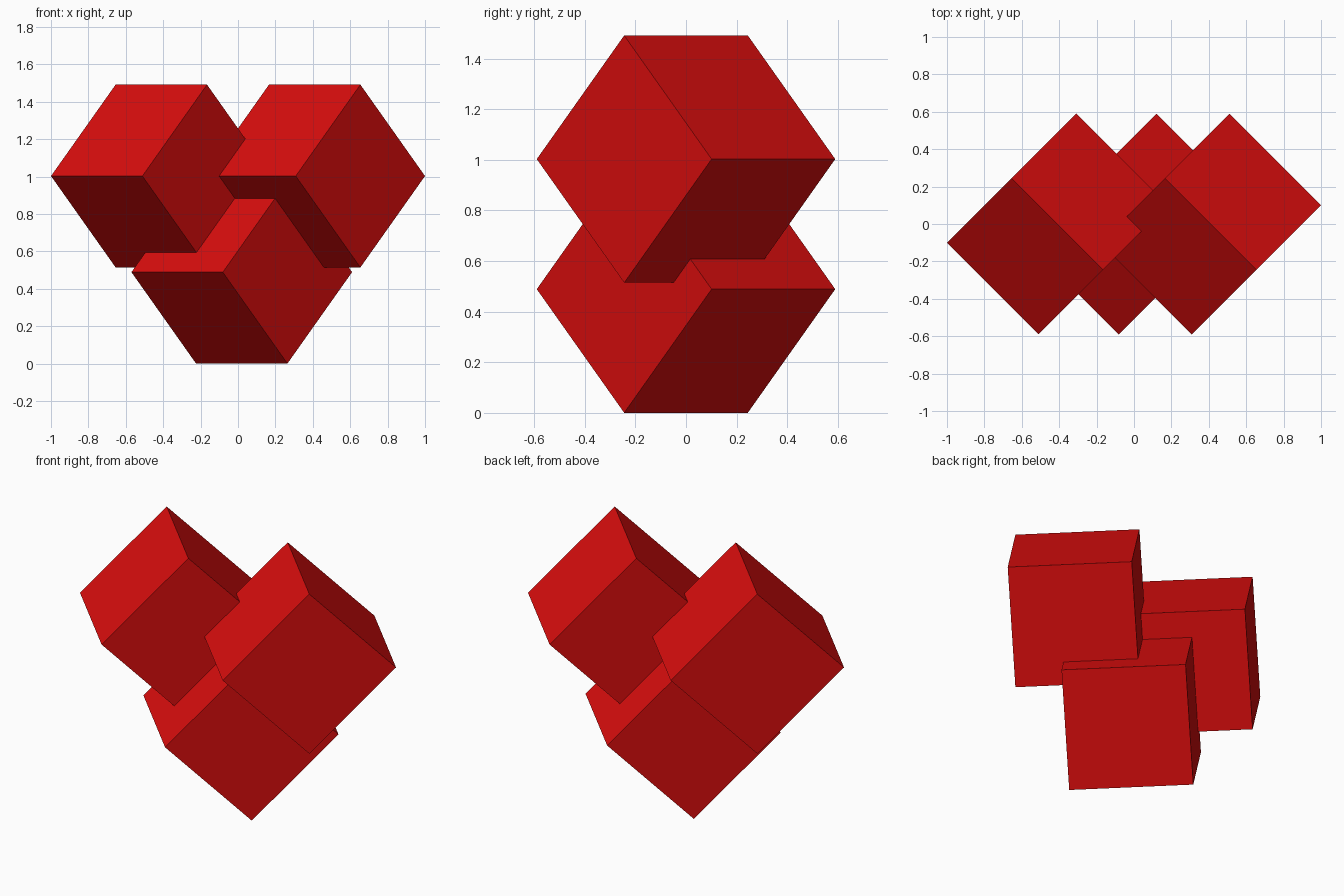
import bpy
from math import radians

default = bpy.data.objects.get("Cube")
if default:
    bpy.data.objects.remove(default, do_unlink=True)

# Single red material
RED = (0.7, 0.004, 0.004, 1.0)
red = bpy.data.materials.new("red")
red.use_nodes = True
red.diffuse_color = RED
red.node_tree.nodes["Principled BSDF"].inputs["Base Color"].default_value = RED

SIDE = 0.691


def tilted_cube(name, x, z):
    """Cube balanced on one edge, turned 45 degrees about the vertical."""
    bpy.ops.mesh.primitive_cube_add(
        size=SIDE, location=(x, 0, z),
        rotation=(radians(45), 0, radians(-45)))
    cube = bpy.context.object
    cube.name = name
    cube.data.materials.append(red)


# Two upper cubes overlap each other and the lower one
tilted_cube("lower_cube", 0.02, 0.489)
tilted_cube("upper_right_cube", -0.41, 1.003)
tilted_cube("upper_left_cube", 0.41, 1.003)
